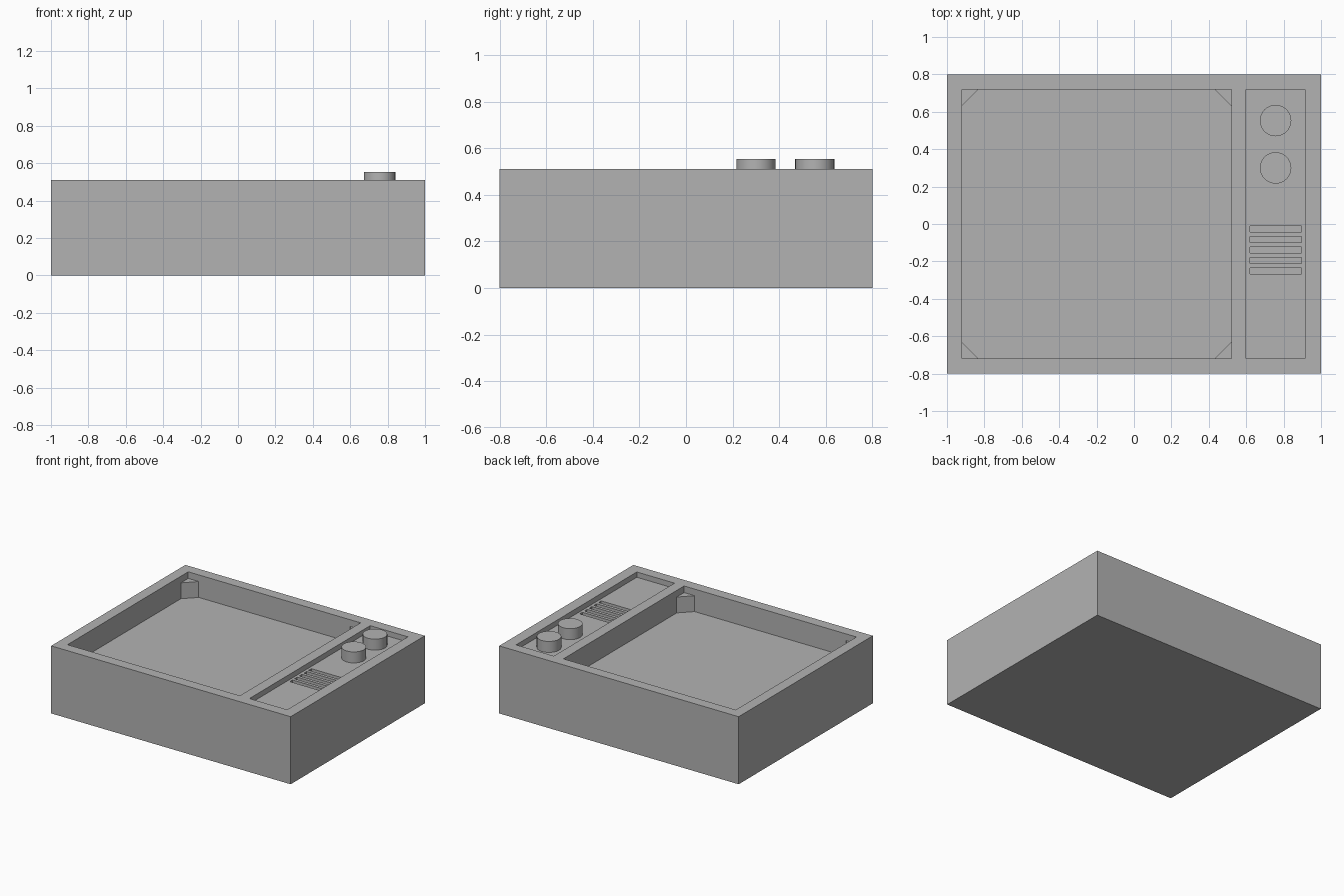
import bpy, bmesh, math

if "Cube" in bpy.data.objects:
    bpy.data.objects.remove(bpy.data.objects["Cube"], do_unlink=True)

grey = bpy.data.materials.new("plain grey")
grey.use_nodes = True
colour = (0.45, 0.45, 0.45, 1)
grey.diffuse_color = colour
grey.node_tree.nodes["Principled BSDF"].inputs["Base Color"].default_value = colour

RIM = 0.51
SCREEN_FLOOR = RIM - 0.17
PANEL_FLOOR = RIM - 0.04


def make_object(name, bm):
    mesh = bpy.data.meshes.new(name)
    bmesh.ops.recalc_face_normals(bm, faces=bm.faces)
    bm.to_mesh(mesh)
    bm.free()
    mesh.materials.append(grey)
    obj = bpy.data.objects.new(name, mesh)
    bpy.context.collection.objects.link(obj)
    return obj


def prism(name, outline, z0, z1):
    bm = bmesh.new()
    base = bm.faces.new([bm.verts.new((x, y, z0)) for x, y in outline])
    top = bmesh.ops.extrude_face_region(bm, geom=[base])["geom"]
    verts = [v for v in top if isinstance(v, bmesh.types.BMVert)]
    bmesh.ops.translate(bm, verts=verts, vec=(0, 0, z1 - z0))
    return make_object(name, bm)


def box(name, x0, x1, y0, y1, z0, z1):
    return prism(name, [(x0, y0), (x1, y0), (x1, y1), (x0, y1)], z0, z1)


def cut(target, cutter):
    cutter.hide_render = True
    mod = target.modifiers.new(cutter.name, 'BOOLEAN')
    mod.operation = 'DIFFERENCE'
    mod.solver = 'EXACT'
    mod.object = cutter
    bpy.context.view_layer.objects.active = target
    bpy.ops.object.modifier_apply(modifier=mod.name)
    bpy.data.objects.remove(cutter, do_unlink=True)


# Case with a deep screen recess and a shallow control recess
case = box("case", -1, 1, -0.8, 0.8, 0, RIM)
cut(case, box("screen_cutter", -0.92, 0.52, -0.72, 0.72, SCREEN_FLOOR, RIM + 0.1))
cut(case, box("panel_cutter", 0.6, 0.915, -0.72, 0.72, PANEL_FLOOR, RIM + 0.1))

# Speaker slots in the control panel
for i in range(5):
    y = -0.027 - i * 0.056
    cut(case, box("slot_cutter", 0.62, 0.895, y - 0.016, y + 0.016,
                  PANEL_FLOOR - 0.04, PANEL_FLOOR + 0.05))

# Triangular posts in the corners of the screen recess
for x, dx, side in ((-0.92, 0.088, "right"), (0.52, -0.088, "left")):
    for y, dy, end in ((-0.72, 0.088, "front"), (0.72, -0.088, "back")):
        prism(f"corner_post_{end}_{side}", [(x, y), (x + dx, y), (x, y + dy)],
              SCREEN_FLOOR, RIM - 0.05)

# Round control knobs
for name, y in (("upper_knob", 0.553), ("lower_knob", 0.3)):
    r, n = 0.084, 32
    ring = [(0.757 + r * math.cos(math.tau * i / n), y + r * math.sin(math.tau * i / n))
            for i in range(n)]
    knob = prism(name, ring, PANEL_FLOOR, 0.553)
    bpy.ops.object.select_all(action='DESELECT')
    knob.select_set(True)
    bpy.context.view_layer.objects.active = knob
    bpy.ops.object.shade_smooth_by_angle(angle=math.radians(40))
